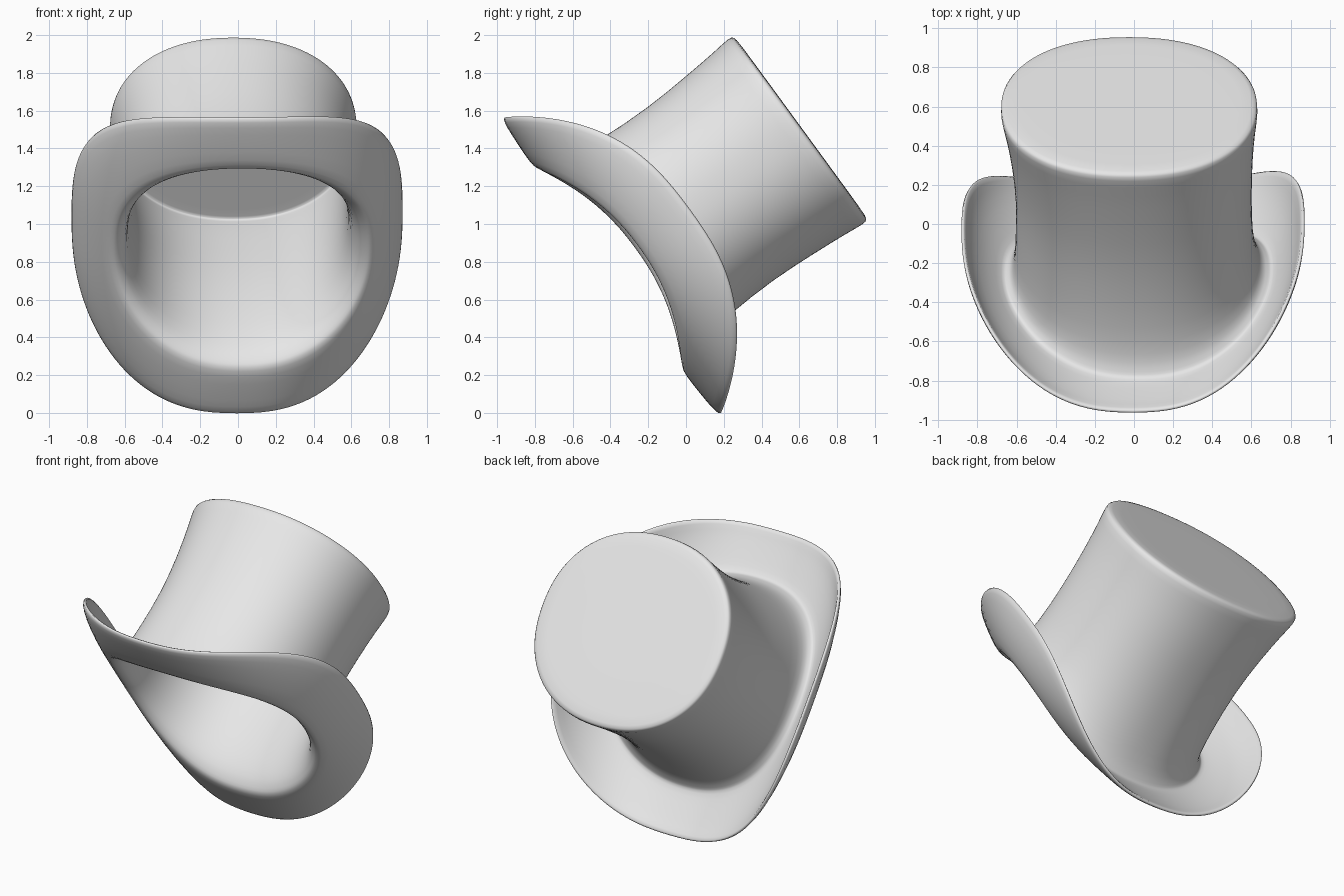
import bpy, bmesh
from math import cos, sin, pi, copysign
from mathutils import Vector

cube = bpy.data.objects.get("Cube")
if cube:
    bpy.data.objects.remove(cube, do_unlink=True)

# One plain felt colour
felt = bpy.data.materials.new("grey_felt")
felt.use_nodes = True
colour = (0.8, 0.8, 0.8, 1)
felt.diffuse_color = colour
felt.node_tree.nodes["Principled BSDF"].inputs["Base Color"].default_value = colour

# Tilted frame: AXIS runs up the crown, FRONT towards the front of the brim
AXIS = Vector((0, 0.807, 0.59))
FRONT = Vector((0, -0.59, 0.807))
MIDDLE = 0.86
SEGMENTS = 72


def place(x, v, w):
    return Vector((x, 0, 0)) + FRONT * (MIDDLE + v) + AXIS * w


def ring(bm, cx, rx, rv, power, height, rise):
    """Rounded oval whose two sides lift by rise, a little less on -x."""
    verts = []
    for i in range(SEGMENTS):
        a = -2 * pi * i / SEGMENTS
        c, s = cos(a), sin(a)
        x = copysign(abs(c) ** (2 / power), c)
        v = copysign(abs(s) ** (2 / power), s)
        lift = rise * abs(x) ** 2.4 * (1 if x > 0 else 0.9)
        verts.append(bm.verts.new(place(cx + rx * x, rv * v, height + lift)))
    return verts


# Profile from the crown top down to the brim edge:
# centre x, half width, half depth, squareness, height, side lift
STATIONS = [
    (-0.025, 0.30, 0.28, 2.2, 1.385, 0),
    (-0.025, 0.61, 0.56, 2.2, 1.385, 0),
    (-0.025, 0.65, 0.60, 2.2, 1.38, 0),
    (-0.025, 0.66, 0.61, 2.2, 1.355, 0),
    (-0.02, 0.64, 0.595, 2.2, 1.25, 0),
    (-0.01, 0.615, 0.58, 2.2, 1.05, 0),
    (0, 0.60, 0.563, 2.2, 0.79, 0),
    (0, 0.605, 0.575, 2.2, 0.50, 0.04),
    (0.01, 0.62, 0.60, 2.2, 0.30, 0.10),
    (0.015, 0.645, 0.63, 2.2, 0.20, 0.15),
    (0.02, 0.67, 0.655, 2.2, 0.165, 0.18),
    (0.02, 0.68, 0.665, 2.2, 0.145, 0.19),
    (0.015, 0.71, 0.70, 2.3, 0.14, 0.22),
    (0, 0.80, 0.82, 2.45, 0.145, 0.33),
    (-0.005, 0.845, 0.92, 2.6, 0.15, 0.44),
    (-0.005, 0.86, 0.97, 2.6, 0.16, 0.50),
]

# Crown and brim as one continuous shell
bm = bmesh.new()
rings = [ring(bm, *station) for station in STATIONS]
centre = bm.verts.new(place(-0.025, 0, 1.385))
for i in range(SEGMENTS):
    j = (i + 1) % SEGMENTS
    bm.faces.new((centre, rings[0][i], rings[0][j]))
    for inner, outer in zip(rings, rings[1:]):
        bm.faces.new((inner[i], outer[i], outer[j], inner[j]))
mesh = bpy.data.meshes.new("top_hat")
bm.to_mesh(mesh)
bm.free()
mesh.materials.append(felt)
hat = bpy.data.objects.new("top_hat", mesh)
bpy.context.collection.objects.link(hat)

# Felt thickness and rounding
solid = hat.modifiers.new("thickness", "SOLIDIFY")
solid.thickness = 0.025
solid.offset = -1
subdivide = hat.modifiers.new("rounding", "SUBSURF")
subdivide.levels = subdivide.render_levels = 1
for face in mesh.polygons:
    face.use_smooth = True
